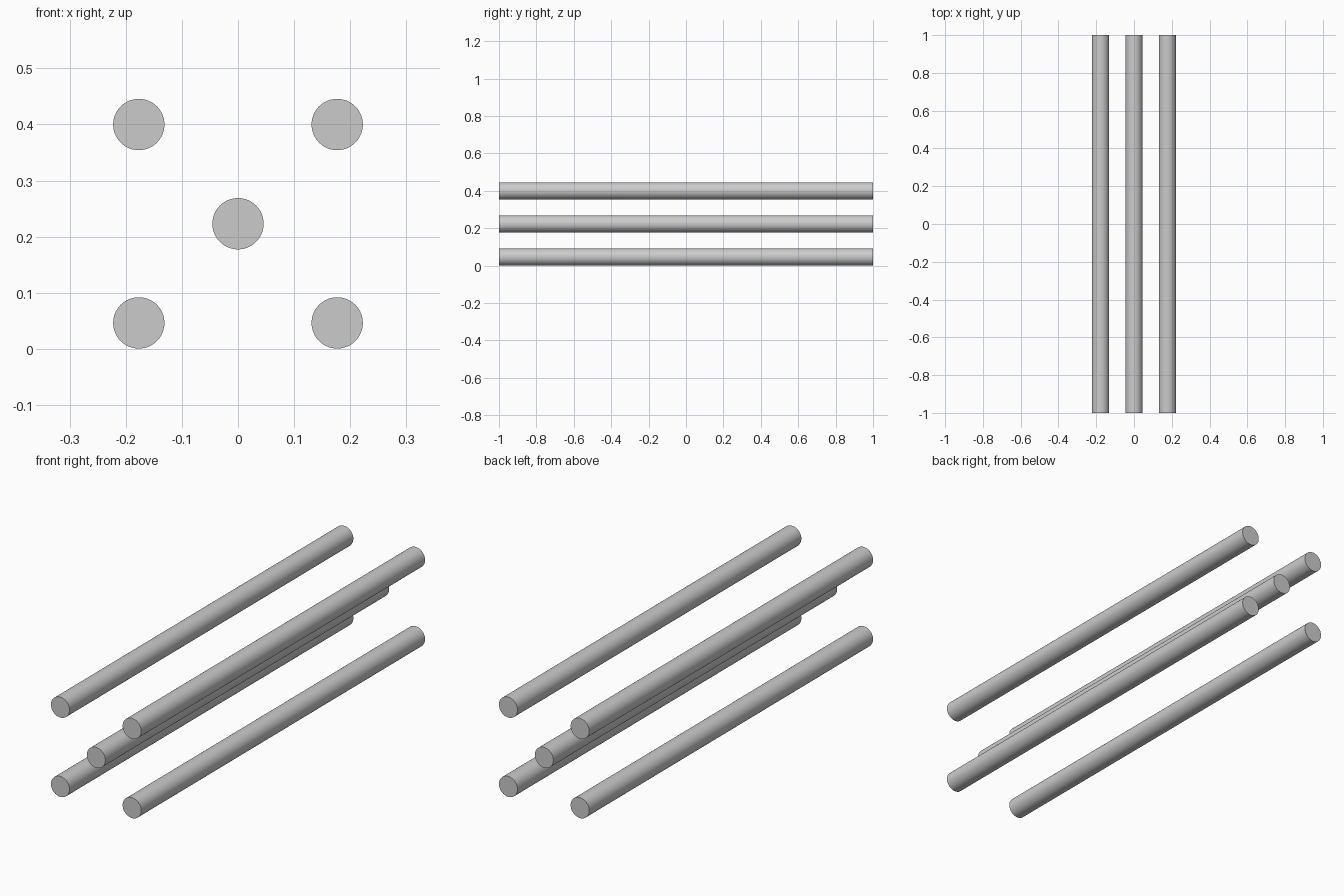
import bpy
import math

if "Cube" in bpy.data.objects:
    bpy.data.objects.remove(bpy.data.objects["Cube"])

RADIUS = 0.0457   # rod radius
LENGTH = 2.0      # rod length along y
OFFSET = 0.1768   # corner rod distance from the middle in x and z
MID_Z = 0.2230    # height of the middle rod


def add_rod(name, x, z):
    bpy.ops.mesh.primitive_cylinder_add(
        vertices=64, radius=RADIUS, depth=LENGTH,
        location=(x, 0, z), rotation=(math.pi / 2, 0, 0))
    rod = bpy.context.object
    rod.name = name
    bpy.ops.object.transform_apply(location=False, rotation=True, scale=False)
    bpy.ops.object.shade_smooth_by_angle(angle=math.radians(30))


# Middle rod
add_rod("center_rod", 0, MID_Z)

# Four corner rods
for side, sx in (("left", -1), ("right", 1)):
    for level, sz in (("lower", -1), ("upper", 1)):
        add_rod(f"{level}_{side}_rod", sx * OFFSET, MID_Z + sz * OFFSET)
